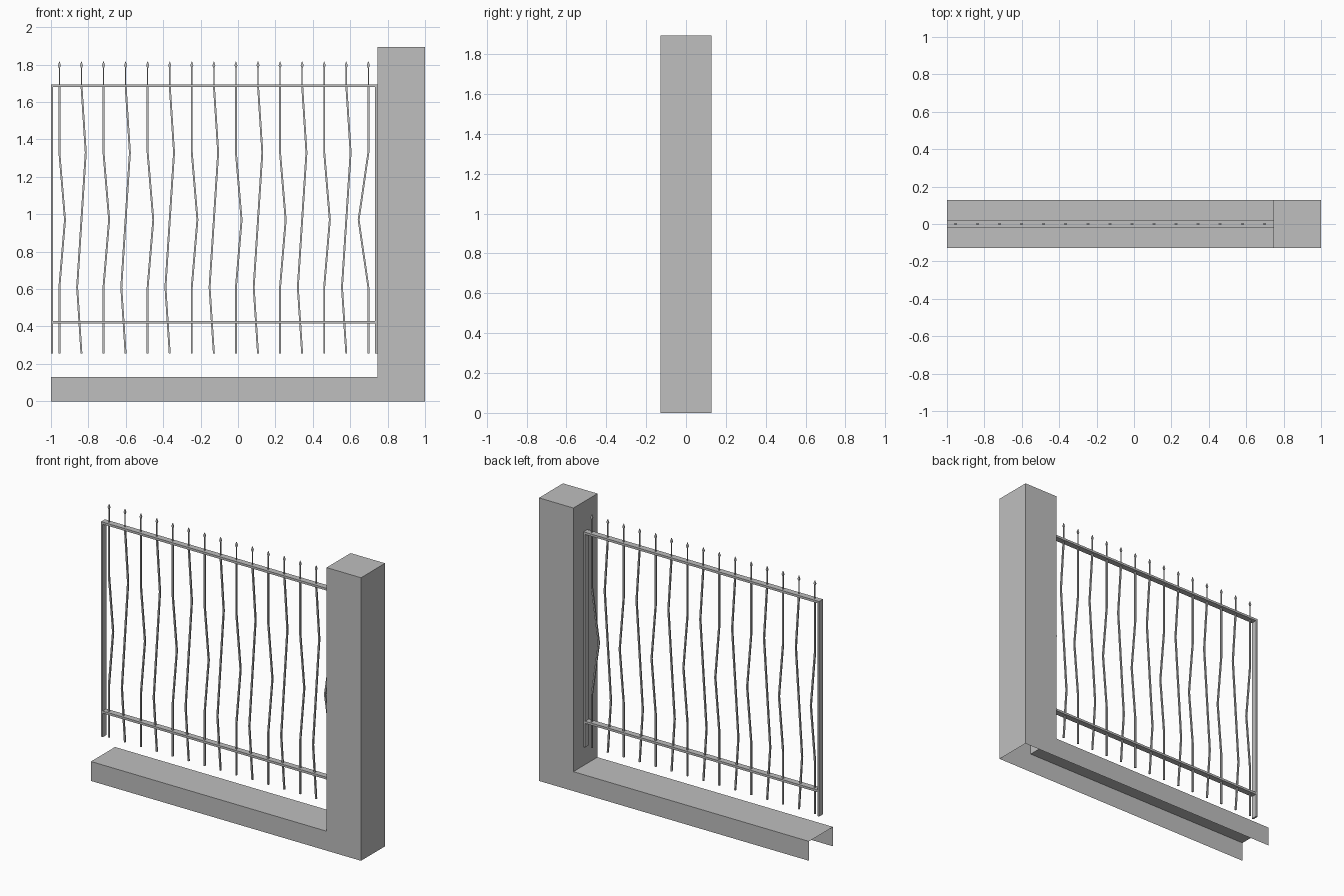
import bpy, bmesh
from mathutils import Vector

cube = bpy.data.objects.get("Cube")
if cube:
    bpy.data.objects.remove(cube, do_unlink=True)

grey = bpy.data.materials.new("plain grey")
grey.use_nodes = True
COLOR = (0.52, 0.52, 0.52, 1)
grey.diffuse_color = COLOR
grey.node_tree.nodes["Principled BSDF"].inputs["Base Color"].default_value = COLOR


def finish(name, bm):
    bmesh.ops.recalc_face_normals(bm, faces=bm.faces)
    mesh = bpy.data.meshes.new(name)
    bm.to_mesh(mesh)
    bm.free()
    mesh.materials.append(grey)
    obj = bpy.data.objects.new(name, mesh)
    bpy.context.collection.objects.link(obj)
    return obj


def box(name, lo, hi):
    bm = bmesh.new()
    bmesh.ops.create_cube(bm, size=1)
    lo, hi = Vector(lo), Vector(hi)
    for v in bm.verts:
        v.co = (lo + hi) / 2 + v.co * (hi - lo)
    return finish(name, bm)


def loft(name, sections):
    """Square tube through sections (x, z, half_x, half_y)."""
    bm = bmesh.new()
    rings = []
    for x, z, hx, hy in sections:
        rings.append([bm.verts.new((x + sx * hx, sy * hy, z))
                      for sx, sy in ((-1, -1), (1, -1), (1, 1), (-1, 1))])
    for a, b in zip(rings, rings[1:]):
        for i in range(4):
            j = (i + 1) % 4
            bm.faces.new((a[i], a[j], b[j], b[i]))
    bm.faces.new(rings[0][::-1])
    bm.faces.new(rings[-1])
    return finish(name, bm)


# Hollow wall: low kerb and tall pillar in one L profile, open below and at the kerb end
PILLAR_X, KERB_Z, PILLAR_Z, HALF = 0.745, 0.13, 1.895, 0.127
profile = [(-1, 0), (-1, KERB_Z), (PILLAR_X, KERB_Z), (PILLAR_X, PILLAR_Z), (1, PILLAR_Z), (1, 0)]
bm = bmesh.new()
front = [bm.verts.new((x, -HALF, z)) for x, z in profile]
back = [bm.verts.new((x, HALF, z)) for x, z in profile]
bm.faces.new(front[::-1])
bm.faces.new(back)
for i in range(1, 5):
    bm.faces.new((front[i], front[i + 1], back[i + 1], back[i]))
finish("kerb_and_pillar", bm)

# Frame: two rails and two end posts
BOTTOM, TOP, DEPTH = 0.255, 1.695, 0.02
box("top_rail", (-1, -DEPTH, TOP - 0.015), (PILLAR_X, DEPTH, TOP))
box("bottom_rail", (-0.988, -DEPTH, 0.415), (0.733, DEPTH, 0.43))
box("right_post", (-1, -DEPTH, BOTTOM), (-0.988, DEPTH, TOP - 0.015))
box("left_post", (0.733, -DEPTH, BOTTOM), (PILLAR_X, DEPTH, TOP - 0.015))

# Bent bars, alternating a single bulge and an S wave, each with a spear tip
COUNT, W = 15, 0.005
heights = (BOTTOM, 0.61, 0.97, 1.33, TOP - 0.005)
for n in range(COUNT):
    x = -0.955 + n * 0.118
    if n == COUNT - 1:
        bends = (0, 0, -0.052, 0, 0)
    elif n % 2:
        bends = (0, -0.023, 0, 0.023, 0)
    else:
        bends = (0, 0, 0.03, 0, 0)
    loft(f"bar_{n + 1}", [(x + b, z, W, W) for b, z in zip(bends, heights)])
    loft(f"spear_{n + 1}", [(x, TOP - 0.01, 0.003, 0.003), (x, 1.782, 0.003, 0.003),
                            (x, 1.796, 0.008, 0.004), (x, 1.817, 0.001, 0.001)])
